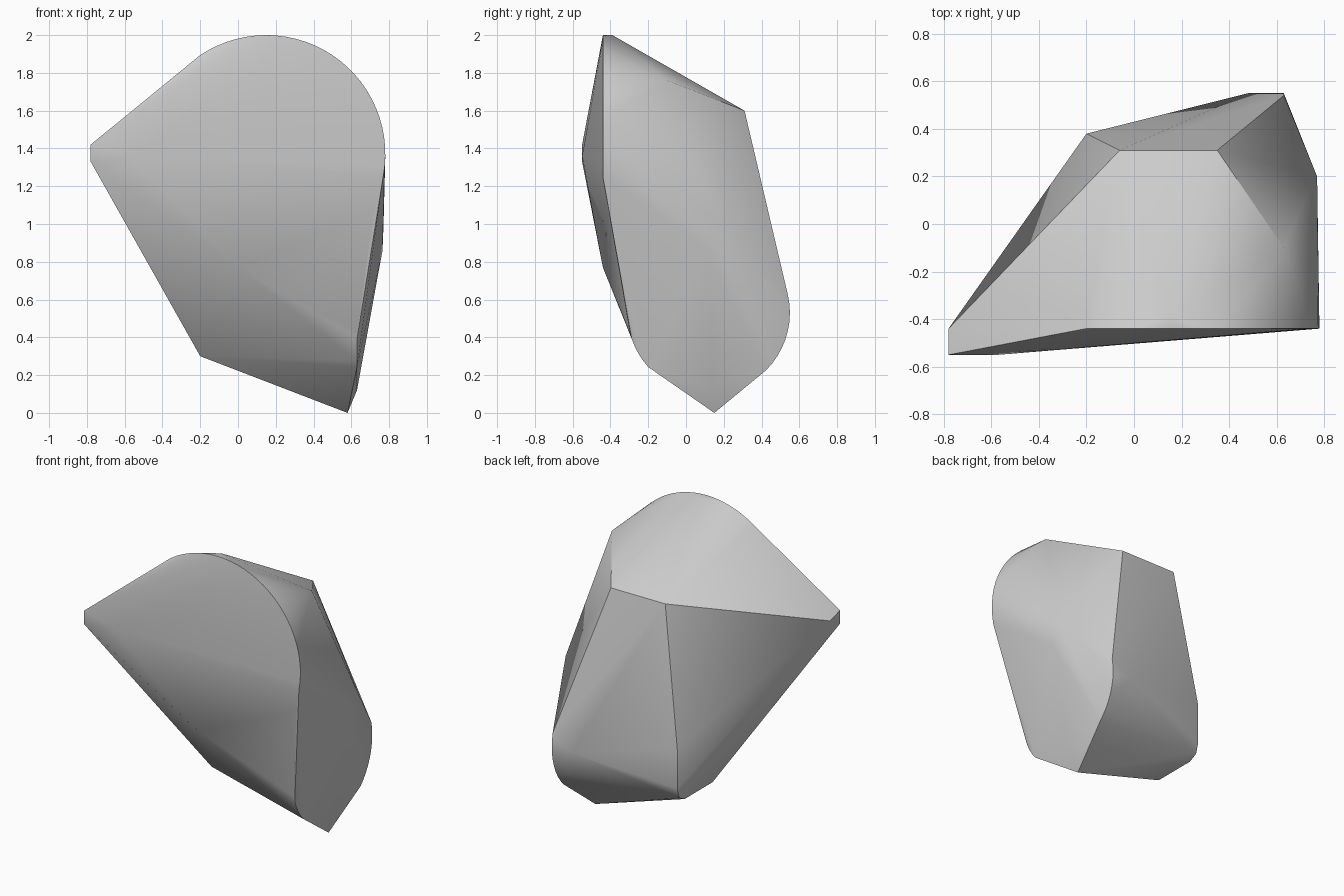
import bpy, bmesh
from math import cos, sin, radians
from mathutils import Vector

cube = bpy.data.objects.get("Cube")
if cube:
    bpy.data.objects.remove(cube, do_unlink=True)


def arc(centre, radius, start, end, steps):
    """Points of a circular arc as pairs."""
    angles = [radians(start + (end - start) * i / steps) for i in range(steps + 1)]
    return [(centre[0] + radius * cos(a), centre[1] + radius * sin(a)) for a in angles]


# Rounded front rim
points = [(x, -0.44, z) for x, z in arc((0.15, 1.37), 0.63, -11, 124, 28)]
# Pointed side tip
points += [(-0.78, -0.55, 1.33), (-0.78, -0.55, 1.42), (-0.78, -0.44, 1.39),
           (-0.57, -0.55, 1.36)]
# Front belly
points += [(0, -0.44, 0.77)]
# Sloping top and its back ridge
points += [(0.15, -0.39, 2.0), (0.63, -0.1, 1.76),
           (-0.06, 0.31, 1.6), (0.35, 0.31, 1.6)]
# Bulge on the side
points += [(0.77, 0.2, 0.98), (0.765, 0.12, 0.86)]
# Rounded lower end with its bottom point
points += [(0.63, y, z) for y, z in arc((0.12, 0.53), 0.43, 193, 222, 5)]
points += [(0.63, y, z) for y, z in arc((0.12, 0.53), 0.43, -45, 12, 9)]
points += [(0.63, 0.14, 0.12), (0.58, 0.15, 0), (0.48, 0.55, 0.53)]
# Lower back corner
points += [(-0.2, 0, 0.3), (-0.2, 0.3, 0.3), (-0.2, 0.36, 0.33),
           (-0.2, 0.38, 0.4), (-0.2, 0.38, 0.67)]

bm = bmesh.new()
for p in points:
    bm.verts.new(p)
hull = bmesh.ops.convex_hull(bm, input=bm.verts[:])
bmesh.ops.delete(bm, geom=list({g for g in hull["geom_interior"] + hull["geom_unused"]
                                if isinstance(g, bmesh.types.BMVert)}), context='VERTS')


# Shallow dent below the rim
def nearest(p):
    return min(bm.verts, key=lambda v: (v.co - Vector(p)).length)


rim_end = nearest(points[0])
lower = nearest((0.63, -0.3, 0.43))
edge = bm.edges.get((rim_end, lower))
if edge:
    made = bmesh.ops.subdivide_edges(bm, edges=[edge], cuts=1)
    for g in made["geom_inner"]:
        if isinstance(g, bmesh.types.BMVert):
            g.co = (0.72, -0.41, 1.08)
bmesh.ops.triangulate(bm, faces=bm.faces[:])
bmesh.ops.recalc_face_normals(bm, faces=bm.faces[:])

mesh = bpy.data.meshes.new("rock")
bm.to_mesh(mesh)
bm.free()
rock = bpy.data.objects.new("rock", mesh)
bpy.context.collection.objects.link(rock)

# Stone colour
stone = bpy.data.materials.new("stone grey")
stone.use_nodes = True
colour = (0.6, 0.6, 0.6, 1)
stone.diffuse_color = colour
stone.node_tree.nodes["Principled BSDF"].inputs["Base Color"].default_value = colour
mesh.materials.append(stone)

bpy.ops.object.select_all(action='DESELECT')
rock.select_set(True)
bpy.context.view_layer.objects.active = rock
bpy.ops.object.shade_smooth_by_angle(angle=radians(35))
